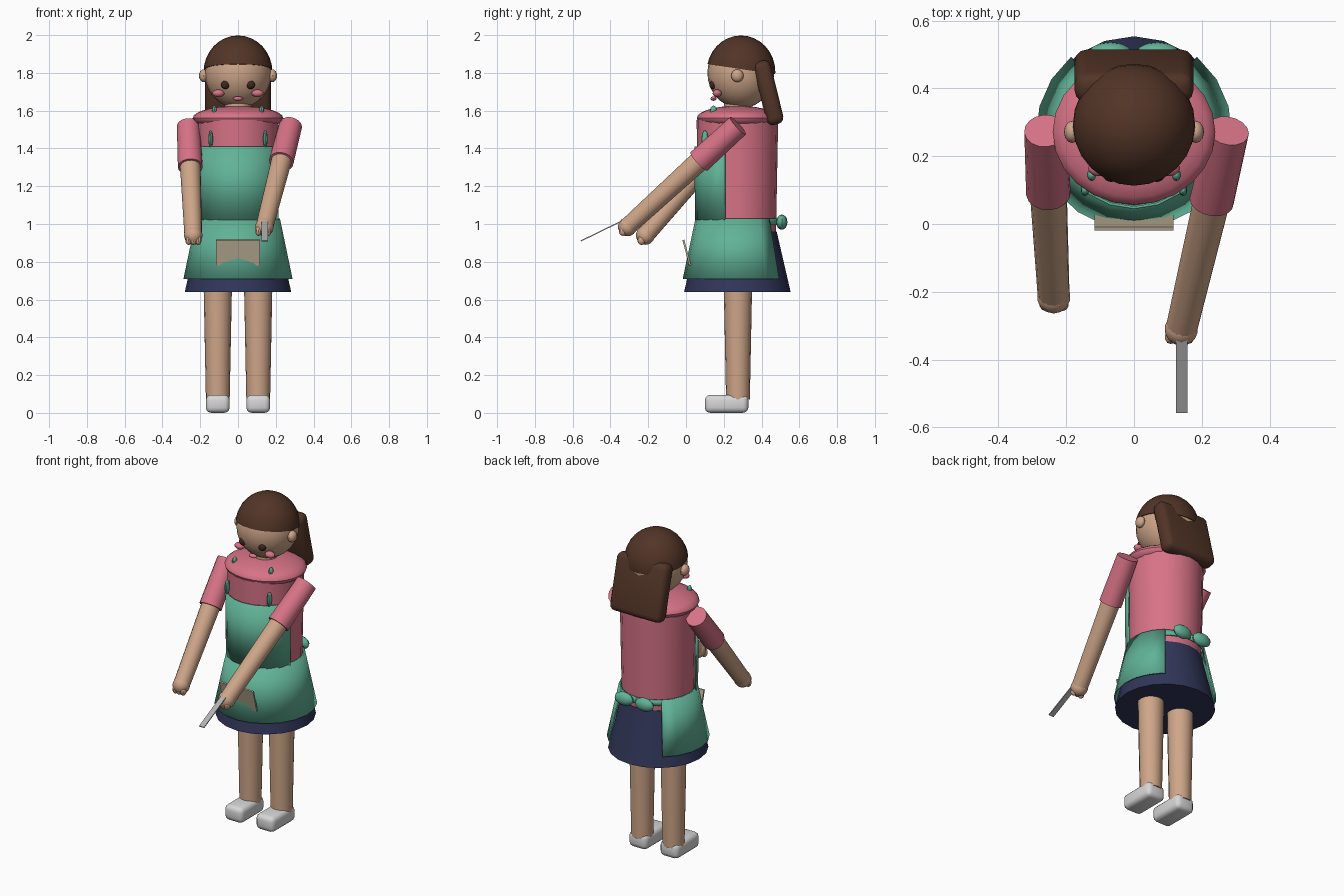
import bpy, bmesh, math
from mathutils import Vector, Matrix

cube = bpy.data.objects.get("Cube")
if cube:
    bpy.data.objects.remove(cube, do_unlink=True)


def material(name, *rgb):
    m = bpy.data.materials.new(name)
    m.use_nodes = True
    m.diffuse_color = (*rgb, 1)
    m.node_tree.nodes["Principled BSDF"].inputs["Base Color"].default_value = (*rgb, 1)
    return m


SKIN = material("skin", .62, .38, .25)
HAIR = material("brown_hair", .085, .035, .02)
EYE = material("dark_eye", .05, .02, .014)
PINK = material("pink_shirt", .68, .17, .24)
GREEN = material("green_apron", .12, .45, .31)
NAVY = material("navy_skirt", .03, .037, .10)
WHITE = material("white_shoe", .68, .68, .68)
STEEL = material("grey_steel", .45, .45, .45)
BEIGE = material("beige_pocket", .50, .42, .30)

BODY_Y = .272


def finish(name, bm, mat, loc=(0, 0, 0), rot=(0, 0, 0), smooth=True):
    mesh = bpy.data.meshes.new(name)
    bm.to_mesh(mesh)
    bm.free()
    mesh.materials.append(mat)
    ob = bpy.data.objects.new(name, mesh)
    ob.location, ob.rotation_euler = loc, rot
    bpy.context.collection.objects.link(ob)
    if smooth:
        bpy.ops.object.select_all(action='DESELECT')
        ob.select_set(True)
        bpy.context.view_layer.objects.active = ob
        bpy.ops.object.shade_smooth_by_angle(angle=math.radians(35))
    return ob


def ellipsoid(name, loc, radii, mat, segs=20, rot=(0, 0, 0)):
    bm = bmesh.new()
    bmesh.ops.create_uvsphere(bm, u_segments=segs, v_segments=segs // 2 + 2, radius=1)
    bmesh.ops.scale(bm, vec=radii, verts=bm.verts)
    return finish(name, bm, mat, loc, rot)


def tube(name, a, b, ra, rb, mat, segs=16):
    """Capped cone from point a to point b."""
    a, b = Vector(a), Vector(b)
    bm = bmesh.new()
    bmesh.ops.create_cone(bm, cap_ends=True, segments=segs, radius1=ra, radius2=rb,
                          depth=(b - a).length)
    turn = Vector((0, 0, 1)).rotation_difference(b - a).to_matrix().to_4x4()
    bmesh.ops.transform(bm, matrix=Matrix.Translation((a + b) / 2) @ turn, verts=bm.verts)
    return finish(name, bm, mat)


def box(name, loc, size, mat, bevel=0, rot=(0, 0, 0)):
    bm = bmesh.new()
    bmesh.ops.create_cube(bm, size=1)
    bmesh.ops.scale(bm, vec=size, verts=bm.verts)
    if bevel:
        bmesh.ops.bevel(bm, geom=bm.edges[:], offset=bevel, segments=3,
                        profile=.5, affect='EDGES')
    return finish(name, bm, mat, loc, rot)


def wrap(name, low, high, half_angle, mat):
    """Cloth panel around the body, centred on the front; low/high = (z, radius)."""
    steps = max(4, round(half_angle / 9))
    bm = bmesh.new()
    rows = []
    for i in range(steps + 1):
        t = math.radians(half_angle) * (2 * i / steps - 1)
        rows.append([bm.verts.new((r * math.sin(t), BODY_Y - r * math.cos(t), z))
                     for z, r in (low, high)])
    for p, q in zip(rows, rows[1:]):
        bm.faces.new((p[0], q[0], q[1], p[1]))
    ob = finish(name, bm, mat)
    mod = ob.modifiers.new("thickness", 'SOLIDIFY')
    mod.thickness, mod.offset = .008, -1
    return ob


# Torso, shoulders, neck and skirt
tube("torso", (0, BODY_Y, .93), (0, BODY_Y, 1.55), .204, .216, PINK, 20)
ellipsoid("shoulder_yoke", (0, BODY_Y, 1.56), (.24, .215, .066), PINK, 24)
tube("neck", (0, BODY_Y, 1.55), (0, BODY_Y, 1.68), .07, .07, SKIN)
tube("skirt", (0, BODY_Y, .64), (0, BODY_Y, .96), .282, .208, NAVY, 20)

# Apron: skirt wrap, bib, waist sash, bow, straps and pocket
wrap("apron_skirt", (.71, .289), (1.03, .222), 140, GREEN)
wrap("apron_bib", (1.02, .224), (1.41, .228), 73, GREEN)
wrap("waist_sash", (.995, .222), (1.03, .218), 180, GREEN)
for side, x in (("left", 1), ("right", -1)):
    ellipsoid(f"{side}_bow_loop", (x * .07, .507, 1.01), (.062, .03, .04), GREEN, 12)
    ellipsoid(f"{side}_lower_strap", (x * .145, .1, 1.45), (.013, .018, .045), GREEN, 10)
    ellipsoid(f"{side}_upper_strap", (x * .125, .145, 1.597), (.013, .018, .03), GREEN, 10)
box("pocket", (0, .004, .848), (.232, .01, .14), BEIGE, rot=(math.radians(15), 0, 0))

# Legs and shoes
for side, x in (("left", .107), ("right", -.107)):
    tube(f"{side}_leg", (x, .275, .07), (x, .275, .72), .063, .076, SKIN)
    box(f"{side}_shoe", (x, .215, .048), (.126, .23, .095), WHITE, bevel=.028)

# Arms reach forward; each is a sleeve, a forearm and a hand with knuckles
arms = (("left", (.278, .275, 1.52), (.14, -.31, .985)),
        ("right", (-.262, .275, 1.52), (-.237, -.215, .94)))
for side, shoulder, hand in arms:
    s, h = Vector(shoulder), Vector(hand)
    aim = (h - s).normalized()
    tube(f"{side}_sleeve", s, s + aim * .285, .062, .066, PINK)
    tube(f"{side}_forearm", s + aim * .2, h, .056, .047, SKIN)
    ellipsoid(f"{side}_hand", h, (.05, .05, .05), SKIN, 14)
    for i in (-1, 0, 1):
        tip = h + aim * .033 + Vector((i * .026, 0, 0))
        ellipsoid(f"{side}_finger_{i + 2}", tip, (.018, .021, .026), SKIN, 10)

# Flat tool held in the left hand
box("spatula", (.141, -.44, .967), (.034, .26, .006), STEEL, rot=(math.radians(26), 0, 0))

# Head and face
ellipsoid("head", (0, .29, 1.8), (.177, .177, .188), SKIN, 24)
for side, x in (("left", 1), ("right", -1)):
    ellipsoid(f"{side}_ear", (x * .182, .272, 1.785), (.025, .033, .034), SKIN, 12)
    ellipsoid(f"{side}_eye", (x * .067, .142, 1.737), (.023, .018, .023), EYE, 12)
    ellipsoid(f"{side}_cheek", (x * .104, .165, 1.692), (.032, .024, .02), PINK, 12)
ellipsoid("mouth", (0, .146, 1.664), (.026, .016, .012), PINK, 12)

# Hair cap: a sphere cut along a hairline that drops toward the back
bm = bmesh.new()
bmesh.ops.create_uvsphere(bm, u_segments=24, v_segments=16, radius=1)
bmesh.ops.scale(bm, vec=(.182, .182, .193), verts=bm.verts)
cut = bmesh.ops.bisect_plane(bm, geom=bm.verts[:] + bm.edges[:] + bm.faces[:],
                             plane_co=(0, 0, .015), plane_no=(0, .15, 1), clear_inner=True)
rim = [e for e in cut["geom_cut"] if isinstance(e, bmesh.types.BMEdge)]
bmesh.ops.contextual_create(bm, geom=rim)
finish("hair_cap", bm, HAIR, (0, .291, 1.805))

# Long hair slab hanging behind the head
box("back_hair", (0, .437, 1.695), (.35, .092, .345), HAIR, bevel=.035,
    rot=(math.radians(14), 0, 0))
